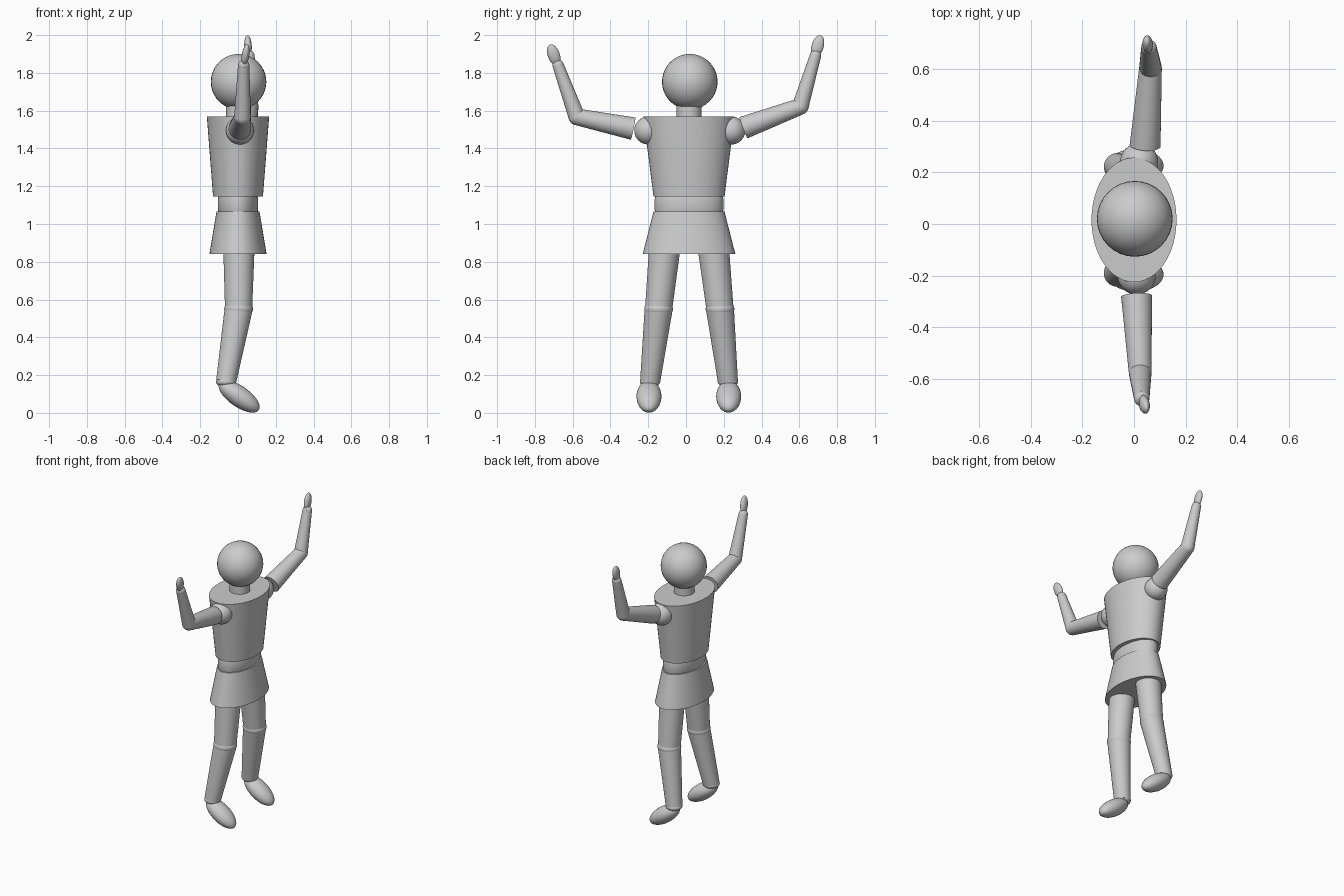
import bpy, bmesh, math
from mathutils import Vector, Matrix

if "Cube" in bpy.data.objects:
    bpy.data.objects.remove(bpy.data.objects["Cube"])

grey = bpy.data.materials.new("plain_grey")
grey.diffuse_color = (0.6, 0.6, 0.6, 1)
grey.use_nodes = True
grey.node_tree.nodes["Principled BSDF"].inputs["Base Color"].default_value = grey.diffuse_color


def finish(name, bm):
    me = bpy.data.meshes.new(name)
    bm.to_mesh(me)
    bm.free()
    me.materials.append(grey)
    ob = bpy.data.objects.new(name, me)
    bpy.context.collection.objects.link(ob)
    bpy.ops.object.select_all(action='DESELECT')
    ob.select_set(True)
    bpy.context.view_layer.objects.active = ob
    bpy.ops.object.shade_smooth_by_angle(angle=math.radians(35))
    return ob


def ellipsoid(name, centre, radii, axis=(0, 0, 1)):
    """Sphere scaled by radii, with its local z turned to axis."""
    bm = bmesh.new()
    bmesh.ops.create_uvsphere(bm, u_segments=32, v_segments=20, radius=1)
    rot = Vector((0, 0, 1)).rotation_difference(Vector(axis)).to_matrix().to_4x4()
    bm.transform(Matrix.Translation(centre) @ rot @ Matrix.Diagonal((*radii, 1)))
    return finish(name, bm)


def limb(name, a, b, ra, rb):
    """Tapered round limb from a to b."""
    a, b = Vector(a), Vector(b)
    d = b - a
    bm = bmesh.new()
    bmesh.ops.create_cone(bm, cap_ends=True, segments=32, radius1=ra, radius2=rb, depth=d.length)
    rot = Vector((0, 0, 1)).rotation_difference(d).to_matrix().to_4x4()
    bm.transform(Matrix.Translation((a + b) / 2) @ rot)
    return finish(name, bm)


def loft(name, rings, y=0.016, n=48):
    """Closed body through oval rings given as (z, rx, ry)."""
    bm = bmesh.new()
    loops = [[bm.verts.new((rx * math.cos(2 * math.pi * i / n),
                            y + ry * math.sin(2 * math.pi * i / n), z))
              for i in range(n)] for z, rx, ry in rings]
    for lo, hi in zip(loops, loops[1:]):
        for i in range(n):
            j = (i + 1) % n
            bm.faces.new((lo[i], lo[j], hi[j], hi[i]))
    bm.faces.new(loops[0][::-1])
    bm.faces.new(loops[-1])
    return finish(name, bm)


# Head, neck and trunk
ellipsoid("head", (0.003, 0.02, 1.753), (0.147, 0.147, 0.147))
limb("neck", (0.003, 0.016, 1.55), (0.003, 0.016, 1.65), 0.066, 0.066)
loft("chest", [(1.145, 0.132, 0.188), (1.57, 0.165, 0.242)])
loft("waist", [(1.06, 0.103, 0.178), (1.075, 0.107, 0.182),
               (1.13, 0.107, 0.182), (1.15, 0.103, 0.178)])
loft("hips", [(0.842, 0.151, 0.245), (1.065, 0.114, 0.188)])

# Legs: hip, knee, ankle and foot positions along y
for side, hip, knee, ankle, foot in (("right", -0.11, -0.145, -0.19, -0.196),
                                     ("left", 0.142, 0.18, 0.222, 0.226)):
    k, a = (0.003, knee, 0.55), (-0.063, ankle, 0.165)
    limb(side + "_thigh", (0.005, hip, 0.90), k, 0.084, 0.072)
    ellipsoid(side + "_knee", k, (0.076, 0.076, 0.05))
    limb(side + "_shin", k, a, 0.074, 0.053)
    ellipsoid(side + "_ankle", a, (0.054, 0.054, 0.03))
    ellipsoid(side + "_foot", (0.006, foot, 0.087), (0.055, 0.066, 0.127), (0.82, 0, -0.573))

# Arms: shoulder, upper arm start, elbow, wrist, hand centre, hand axis
arms = (
    ("right", (0.01, -0.2, 1.495), (0.01, -0.28, 1.505), (0.024, -0.578, 1.567),
     (0.03, -0.677, 1.84), (0.04, -0.70, 1.895), (0.15, -0.33, 0.93)),
    ("left", (0.02, 0.24, 1.495), (0.043, 0.305, 1.51), (0.064, 0.605, 1.622),
     (0.058, 0.685, 1.89), (0.053, 0.697, 1.942), (-0.05, 0.28, 0.95)),
)
for side, sh, start, elbow, wrist, hand, axis in arms:
    ellipsoid(side + "_shoulder", sh, (0.074, 0.074, 0.074))
    limb(side + "_upper_arm", start, elbow, 0.06, 0.044)
    ellipsoid(side + "_elbow", elbow, (0.044, 0.044, 0.044))
    limb(side + "_forearm", elbow, wrist, 0.044, 0.03)
    ellipsoid(side + "_wrist", wrist, (0.03, 0.03, 0.03))
    ellipsoid(side + "_hand", hand, (0.02, 0.032, 0.059), axis)
